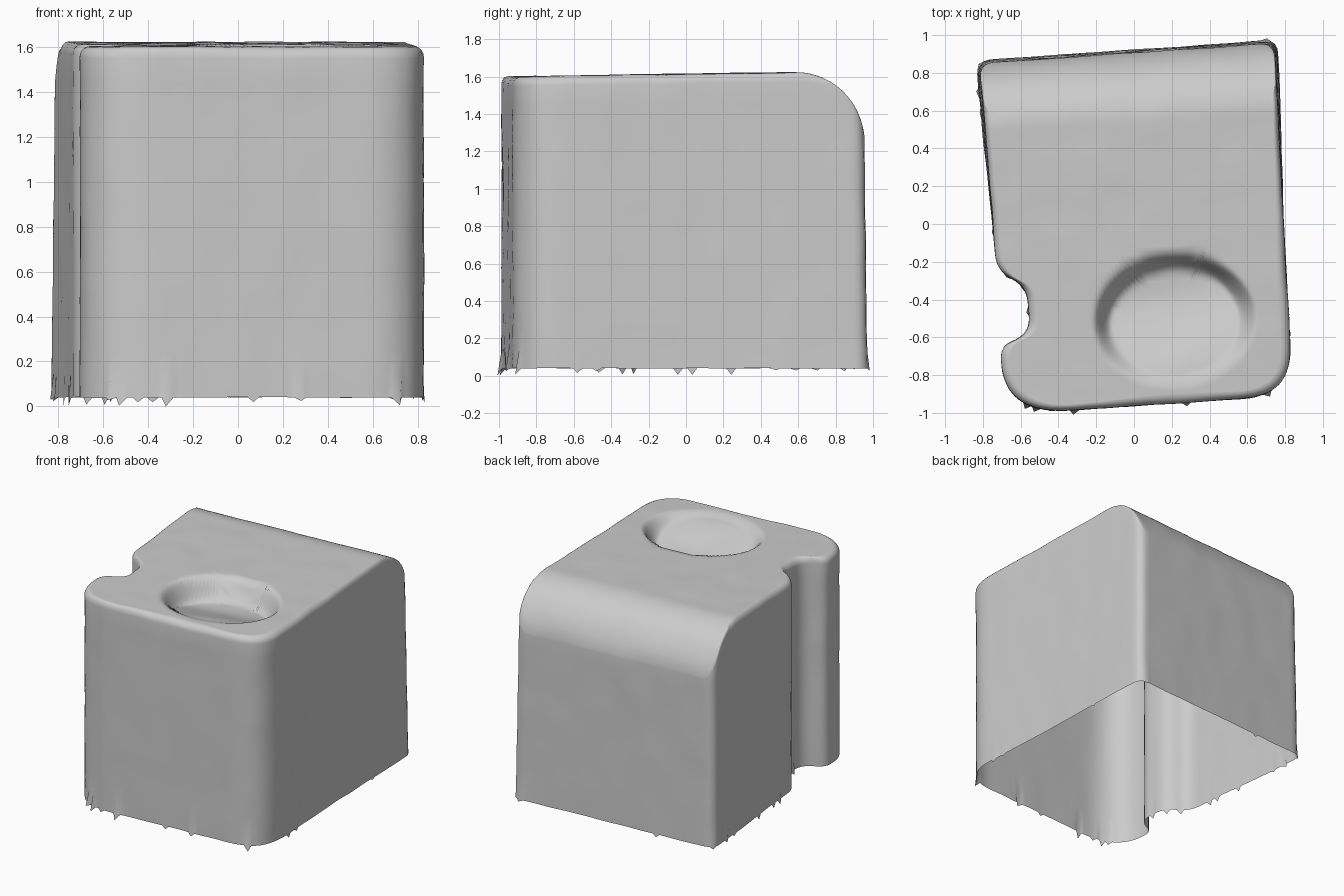
import bpy, bmesh, math, random
from mathutils import Vector, Matrix, noise

cube = bpy.data.objects.get("Cube")
if cube:
    bpy.data.objects.remove(cube, do_unlink=True)
random.seed(4)

TURN = Matrix.Rotation(math.radians(3.9), 2)   # block sits slightly turned
TOP, BASE = 1.605, 0.04
DISH = Vector((0.18, -0.53))                   # also the hub of the top rings

# Plan corners: position and rounding
CORNERS = [(.803, .9, .07), (-.757, .9, .08), (-.742, -.2, .09), (-.587, -.29, .09),
           (-.587, -.54, .09), (-.75, -.6, .06), (-.75, -.96, .34), (.778, -.962, .27)]


def rounded_outline(corners, count):
    """Round every corner, then space points evenly round the loop."""
    path = []
    for i, (x, y, r) in enumerate(corners):
        p = Vector((x, y))
        ends = []
        for q in (corners[i - 1], corners[(i + 1) % len(corners)]):
            d = Vector(q[:2]) - p
            ends.append(p + d.normalized() * min(r, d.length * .75))
        for k in range(11):
            t = k / 10
            path.append(ends[0] * (1 - t) ** 2 + p * 2 * t * (1 - t) + ends[1] * t * t)
    path.append(path[0])
    step = sum((b - a).length for a, b in zip(path, path[1:])) / count
    points, travelled = [], 0
    for a, b in zip(path, path[1:]):
        length = (b - a).length
        while len(points) < count and len(points) * step <= travelled + length:
            points.append(a.lerp(b, (len(points) * step - travelled) / max(length, 1e-6)))
        travelled += length
    return points


def smooth(t):
    t = min(max(t, 0), 1)
    return t * t * (3 - 2 * t)


def top_height(p):
    """Flat top, rolled back edge and a dish that is deepest at the back."""
    z = TOP + 0.015 * (p.y + .6)
    roll = min(max((p.y - .54) / .37, 0), 1)
    z -= .42 * (1 - math.sqrt(1 - roll * roll))
    d = p - DISH
    rho = math.hypot(d.x / .44, d.y / .365)
    depth = .015 + .14 * smooth((d.y - d.x * .15 + .36) / .55)
    return z - depth * smooth((1 - rho) / .25)


def place(p, z):
    """Turn into position, widen the back towards the base, add slight waviness."""
    flare = 1 + .025 * (1 - z / TOP) * smooth(p.y + .2)
    q = TURN @ (p * flare)
    v = Vector((q.x, q.y, z))
    return v + noise.noise_vector(v * 5) * .004


outline = rounded_outline(CORNERS, 260)
rings = []

# Ragged lower edge, then the straight walls
ragged = []
for p in outline:
    if random.random() < .08:
        ragged.append((p * random.uniform(1, 1.025), random.uniform(.0, .03)))
    else:
        ragged.append((p, BASE))
rings.append([place(p, z) for p, z in ragged])
fillet = [.02 if p.y > .7 else .05 for p in outline]
for k in range(1, 15):
    t = k / 14
    rings.append([place(p, BASE + t * (top_height(p) - r - BASE))
                  for p, r in zip(outline, fillet)])

# Softened top edge
inner = outline
for k in range(1, 6):
    a = math.pi / 2 * k / 5
    inner = [p + (DISH - p).normalized() * r * (1 - math.cos(a))
             for p, r in zip(outline, fillet)]
    rings.append([place(p, top_height(p) - r * (1 - math.sin(a)))
                  for p, r in zip(inner, fillet)])

# Top surface, ring by ring in to the dish centre
for k in range(59, 0, -1):
    s = math.sin(math.pi / 2 * k / 60)
    ring = [DISH.lerp(p, s) for p in inner]
    rings.append([place(p, top_height(p)) for p in ring])

# Join the rings into one open-bottomed shell
bm = bmesh.new()
loops = [[bm.verts.new(v) for v in ring] for ring in rings]
n = len(outline)
for low, high in zip(loops, loops[1:]):
    for i in range(n):
        j = (i + 1) % n
        bm.faces.new((low[i], low[j], high[j], high[i]))
hub = bm.verts.new(place(DISH, top_height(DISH)))
for i in range(n):
    bm.faces.new((loops[-1][i], loops[-1][(i + 1) % n], hub))

mesh = bpy.data.meshes.new("hollow_block")
bm.to_mesh(mesh)
bm.free()
block = bpy.data.objects.new("hollow_block", mesh)
bpy.context.collection.objects.link(block)

grey = bpy.data.materials.new("light_grey")
grey.use_nodes = True
colour = (.6, .6, .6, 1)
grey.diffuse_color = colour
grey.node_tree.nodes["Principled BSDF"].inputs["Base Color"].default_value = colour
mesh.materials.append(grey)

bpy.context.view_layer.objects.active = block
block.select_set(True)
bpy.ops.object.shade_smooth_by_angle(angle=math.radians(75))
